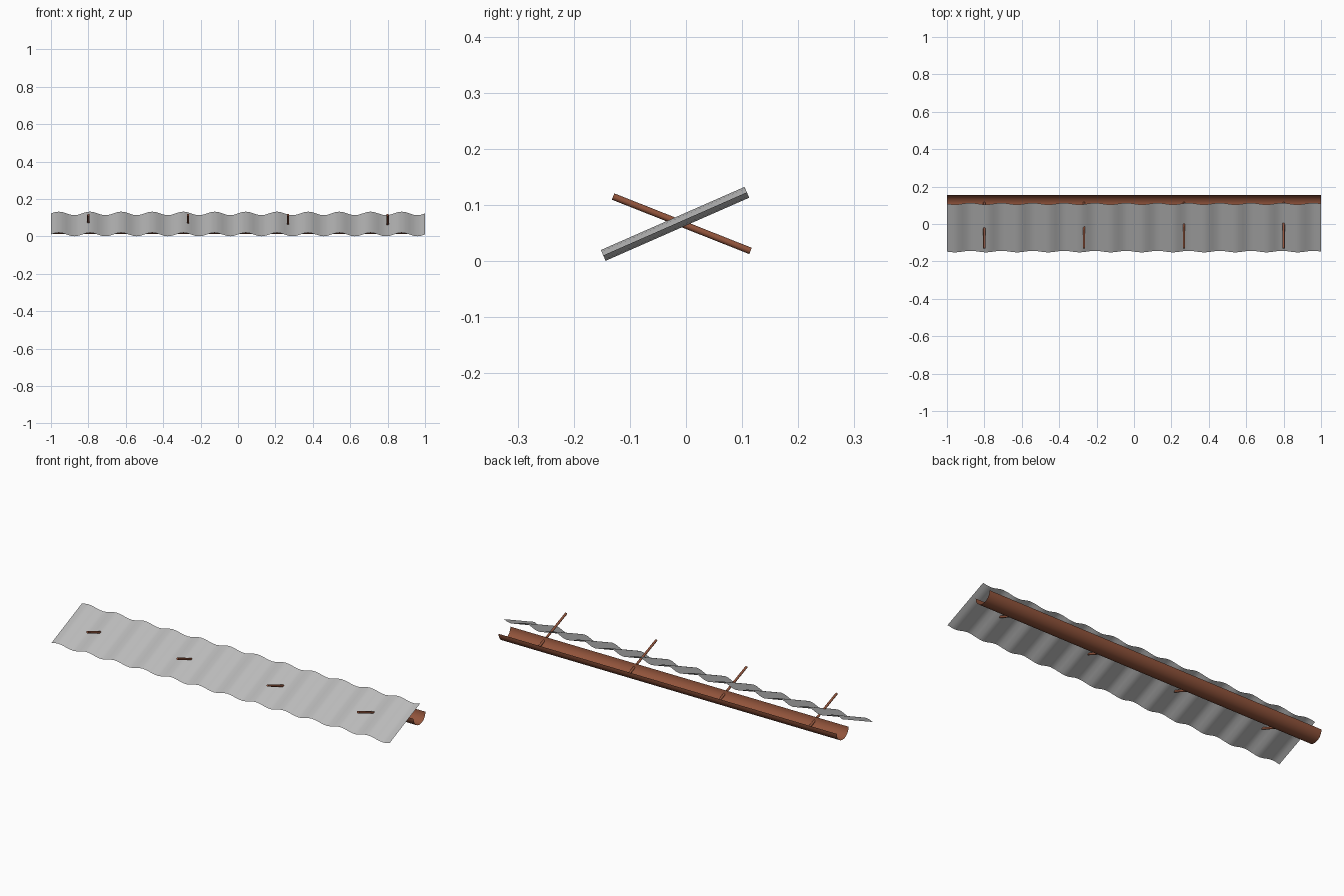
import bpy, math
from mathutils import Vector

if "Cube" in bpy.data.objects:
    bpy.data.objects.remove(bpy.data.objects["Cube"])


def material(name, rgb):
    m = bpy.data.materials.new(name)
    m.diffuse_color = (*rgb, 1)
    m.use_nodes = True
    m.node_tree.nodes["Principled BSDF"].inputs["Base Color"].default_value = m.diffuse_color
    return m


GREY = material("galvanised grey", (0.50, 0.50, 0.50))
BROWN = material("rust brown", (0.29, 0.09, 0.045))


def strip(name, start, end, mat):
    """Ruled sheet between two matching rows of points."""
    n = len(start)
    faces = [(i, i + 1, n + i + 1, n + i) for i in range(n - 1)]
    me = bpy.data.meshes.new(name)
    me.from_pydata(start + end, [], faces)
    me.materials.append(mat)
    for p in me.polygons:
        p.use_smooth = True
    ob = bpy.data.objects.new(name, me)
    bpy.context.collection.objects.link(ob)
    return ob


# Corrugated sheet: sine wave across x, sloping up to the back
WAVES, STEPS, AMP = 12, 8, 0.0105
low, high = Vector((0, -0.1475, 0.0100)), Vector((0, 0.1085, 0.1225))
slope = (high - low).normalized()
normal = Vector((0, -slope.z, slope.y))


def wave(base):
    pts = []
    for i in range(WAVES * STEPS + 1):
        t = i / (WAVES * STEPS)
        pts.append(base + Vector((2 * t - 1, 0, 0))
                   + normal * AMP * math.sin(2 * math.pi * WAVES * t))
    return pts


strip("corrugated_sheet", wave(low), wave(high), GREY)

# Half-round gutter, open at the top, behind the sheet
R, CY, CZ = 0.05, 0.105, 0.062


def half_round(x):
    return [Vector((x, CY + R * math.cos(a), CZ - R * math.sin(a)))
            for a in (math.pi * i / 16 for i in range(17))]


strip("gutter", half_round(1), half_round(-1), BROWN)

# Four bracket rods through the sheet into the gutter
a, b = Vector((0, -0.13, 0.115)), Vector((0, 0.115, 0.018))
for i in range(4):
    x = -0.8 + i * 1.6 / 3
    bpy.ops.mesh.primitive_cylinder_add(vertices=12, radius=0.006, depth=(b - a).length,
                                        location=(a + b) / 2 + Vector((x, 0, 0)))
    rod = bpy.context.object
    rod.name = f"bracket_rod_{i + 1}"
    rod.rotation_euler = (b - a).to_track_quat('Z', 'X').to_euler()
    rod.data.materials.append(BROWN)
    bpy.ops.object.shade_smooth_by_angle(angle=math.radians(40))
